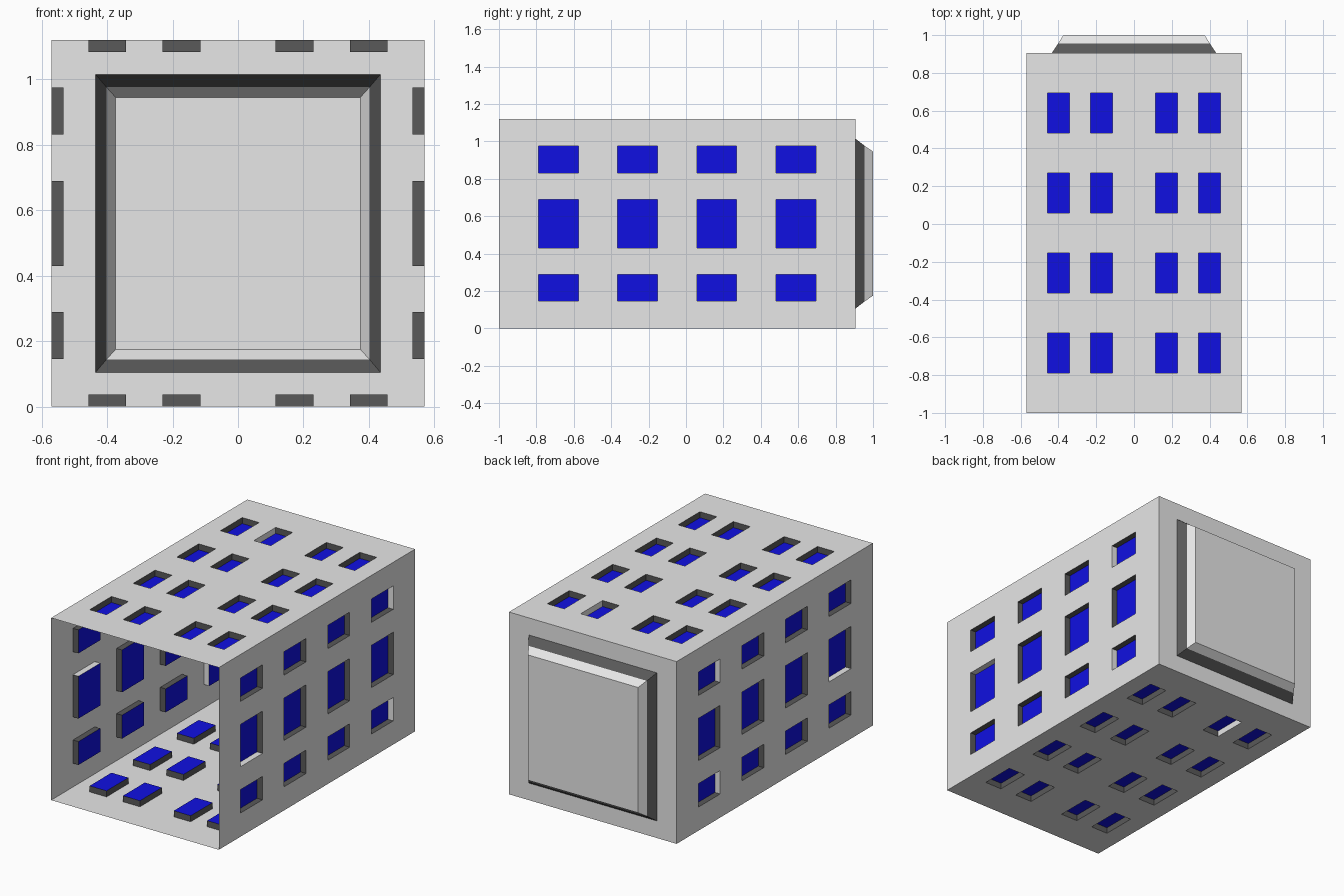
import bpy
import bmesh
from mathutils import Vector

if "Cube" in bpy.data.objects:
    bpy.data.objects.remove(bpy.data.objects["Cube"], do_unlink=True)

W, H = 0.57, 1.12           # half width, height
FRONT, BACK = -1.0, 0.905   # open end, closed end
DEPTH = 0.037               # window recess
GREY, DARK, BLUE = range(3)


def material(name, rgb):
    m = bpy.data.materials.new(name)
    m.use_nodes = True
    m.diffuse_color = (*rgb, 1)
    m.node_tree.nodes["Principled BSDF"].inputs["Base Color"].default_value = (*rgb, 1)
    return m


MATERIALS = [
    material("light grey hull", (0.8, 0.8, 0.8)),
    material("dark grey trim", (0.1, 0.1, 0.1)),
    material("blue glass", (0.005, 0.005, 0.76)),
]


def quad(bm, points, mat):
    face = bm.faces.new([bm.verts.new(p) for p in points])
    face.material_index = mat


def finish(bm, name, outward):
    """Weld the sheet, point it outward and make the object."""
    bmesh.ops.remove_doubles(bm, verts=bm.verts, dist=0.0005)
    bm.normal_update()
    bm.faces.ensure_lookup_table()
    if bm.faces[0].normal.dot(Vector(outward)) < 0:
        bmesh.ops.reverse_faces(bm, faces=bm.faces)
    mesh = bpy.data.meshes.new(name)
    bm.to_mesh(mesh)
    bm.free()
    for m in MATERIALS:
        mesh.materials.append(m)
    bpy.context.collection.objects.link(bpy.data.objects.new(name, mesh))


def spans(start, windows, end):
    """Split a length into alternating (low, high) strips; odd ones hold windows."""
    cuts = [start] + [c for w in windows for c in w] + [end]
    return list(zip(cuts, cuts[1:]))


def windowed_wall(name, place, v_spans, pale_sides, outward):
    """Flat sheet with a grid of recessed windows; place maps (u, v, depth) to space."""
    bm = bmesh.new()
    for i, (u0, u1) in enumerate(LENGTH_SPANS):
        for j, (v0, v1) in enumerate(v_spans):
            ring = [(u0, v0), (u1, v0), (u1, v1), (u0, v1)]
            rim = [place(u, v, 0) for u, v in ring]
            if i % 2 == 0 or j % 2 == 0:
                quad(bm, rim, GREY)
                continue
            sunk = [place(u, v, DEPTH) for u, v in ring]
            quad(bm, sunk, BLUE)
            pale = pale_sides.get((i // 2, j // 2), ())
            for k in range(4):
                n = (k + 1) % 4
                quad(bm, [rim[k], rim[n], sunk[n], sunk[k]], GREY if k in pale else DARK)
    finish(bm, name, outward)


# Window layout
LENGTH_SPANS = spans(FRONT, [(c - 0.106, c + 0.106) for c in (-0.682, -0.259, 0.165, 0.588)], BACK)
ACROSS = spans(-W, [(-0.457, -0.342), (-0.23, -0.115), (0.115, 0.23), (0.342, 0.457)], W)
UPRIGHT = spans(0, [(0.145, 0.289), (0.43, 0.69), (0.831, 0.975)], H)

# Side walls: a few recess sides keep the hull colour
SIDE_PALE = {(3, 0): (1, 3), (3, 2): (1, 3), (0, 1): (0, 2)}
for name, s in (("left_wall", 1), ("right_wall", -1)):
    windowed_wall(name, lambda u, v, d, s=s: (s * (W - d), u, v), UPRIGHT, SIDE_PALE, (s, 0, 0))

# Roof and floor
FLAT_PALE = {(3, 1): (0,), (3, 2): (2,)}
windowed_wall("roof", lambda u, v, d: (v, u, H - d), ACROSS, FLAT_PALE, (0, 0, 1))
windowed_wall("floor", lambda u, v, d: (v, u, d), ACROSS, FLAT_PALE, (0, 0, -1))


# Back panel: nested rectangles stepping out to a raised plate
def rectangle(half_w, half_h, y):
    return [(sx * half_w, y, H / 2 + sz * half_h) for sx, sz in ((-1, -1), (1, -1), (1, 1), (-1, 1))]


bm = bmesh.new()
rings = [rectangle(W, H / 2, BACK), rectangle(0.435, 0.455, BACK),
         rectangle(0.402, 0.416, 0.955), rectangle(0.374, 0.385, 1.0)]
for outer, inner, mat in zip(rings, rings[1:], (GREY, DARK, GREY)):
    for k in range(4):
        n = (k + 1) % 4
        quad(bm, [outer[k], outer[n], inner[n], inner[k]], mat)
quad(bm, rings[-1], GREY)
finish(bm, "back_panel", (0, 1, 0))
